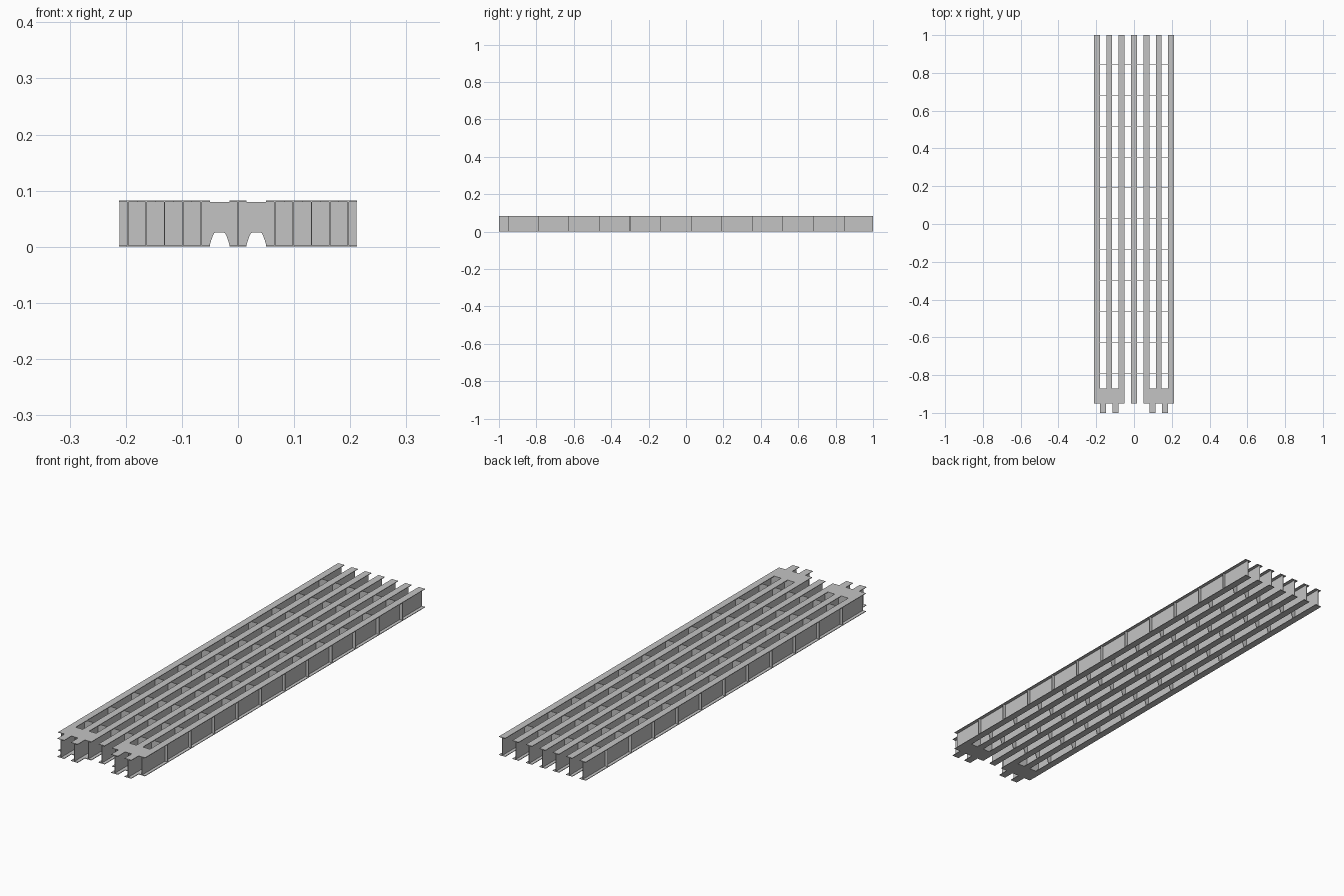
import bpy

if "Cube" in bpy.data.objects:
    bpy.data.objects.remove(bpy.data.objects["Cube"])

H = 0.082        # girder depth
T = 0.0025       # flange and web thickness
PITCH = 0.0655   # girder spacing
HALF = 0.0153    # flange half width
Y0, Y1 = -0.95, 1.0

steel = bpy.data.materials.new("grey steel")
steel.diffuse_color = (0.55, 0.55, 0.55, 1)
steel.use_nodes = True
steel.node_tree.nodes["Principled BSDF"].inputs["Base Color"].default_value = steel.diffuse_color


def extrude(name, profile, axis, a, b):
    """Extrude a closed 2D (x, z) profile along y from a to b."""
    n = len(profile)
    verts = [(x, a, z) for x, z in profile] + [(x, b, z) for x, z in profile]
    faces = [tuple(range(n)), tuple(range(2 * n - 1, n - 1, -1))]
    faces += [(i, i + n, (i + 1) % n + n, (i + 1) % n) for i in range(n)]
    mesh = bpy.data.meshes.new(name)
    mesh.from_pydata(verts, [], faces)
    mesh.materials.append(steel)
    obj = bpy.data.objects.new(name, mesh)
    bpy.context.collection.objects.link(obj)
    return obj


def i_beam(name, x, half, y0, y1):
    t = T / 2
    side = [(half, 0), (half, T), (t, T), (t, H - T), (half, H - T), (half, H)]
    pts = [(x + px, z) for px, z in side] + [(x - px, z) for px, z in reversed(side)]
    return extrude(name, pts, "y", y0, y1)


def rect(x0, x1, z0, z1):
    return [(x0, z0), (x1, z0), (x1, z1), (x0, z1)]


# Seven long girders
for i in range(-3, 4):
    i_beam("girder", i * PITCH, HALF, Y0, Y1)

# Short hinge stubs in the outer bays, with a flange filling the bay width
for bay in (-2.5, -1.5, 1.5, 2.5):
    x = bay * PITCH
    i_beam("hinge_stub", x, 0.0163, -1.0, Y0)
    i_beam("hinge_stub_root", x, PITCH / 2 - HALF + 0.015, Y0, -0.872)
    extrude("stub_back_plate", rect(x - PITCH / 2, x + PITCH / 2, T, H - T), "y", -0.876, -0.872)

# Cross diaphragms between girders, each with a notch in the bottom edge
for k in range(11):
    y = -0.79 + k * 0.1635
    for b in range(-3, 3):
        c = (b + 0.5) * PITCH
        w = PITCH / 2
        half = [(w, T), (0.0175, T), (0.0155, 0.010), (0.012, 0.020), (0.010, 0.024), (0.007, 0.0255)]
        pts = [(c - x, z) for x, z in half] + [(c + x, z) for x, z in reversed(half)]
        pts += [(c + w, H - T), (c - w, H - T)]
        extrude("diaphragm", pts, "y", y - 0.0015, y + 0.0015)
    # Outer web stiffeners
    for s in (-1, 1):
        xs = sorted((s * 3 * PITCH, s * (3 * PITCH + HALF - 0.0005)))
        extrude("stiffener", rect(xs[0], xs[1], T, H - T), "y", y - 0.0015, y + 0.0015)

# Consistent outward normals
import bmesh
for obj in bpy.context.collection.objects:
    bm = bmesh.new()
    bm.from_mesh(obj.data)
    bmesh.ops.recalc_face_normals(bm, faces=bm.faces)
    bm.to_mesh(obj.data)
    bm.free()
